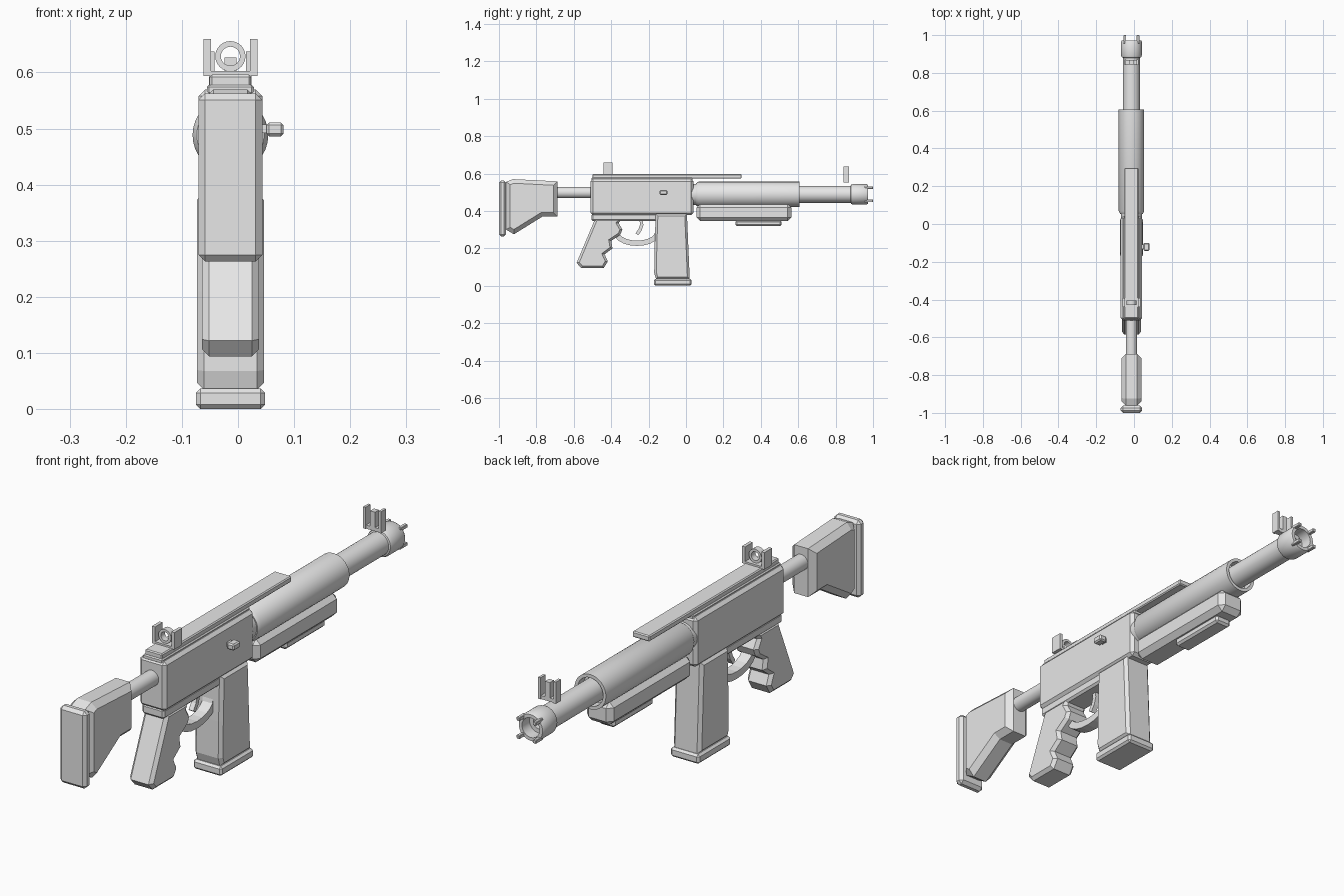
import bpy, bmesh, math
from mathutils import Vector

if "Cube" in bpy.data.objects:
    bpy.data.objects.remove(bpy.data.objects["Cube"])

CX = -0.0135          # centre plane of the body
BORE = 0.4885         # bore height

grey = bpy.data.materials.new("plain_grey")
grey.diffuse_color = (0.8, 0.8, 0.8, 1)
grey.use_nodes = True
grey.node_tree.nodes["Principled BSDF"].inputs["Base Color"].default_value = grey.diffuse_color


def finish(name, bm, smooth=False):
    bmesh.ops.recalc_face_normals(bm, faces=bm.faces)
    me = bpy.data.meshes.new(name)
    bm.to_mesh(me)
    bm.free()
    ob = bpy.data.objects.new(name, me)
    bpy.context.collection.objects.link(ob)
    me.materials.append(grey)
    if smooth:
        bpy.ops.object.select_all(action='DESELECT')
        ob.select_set(True)
        bpy.context.view_layer.objects.active = ob
        bpy.ops.object.shade_smooth_by_angle(angle=math.radians(35))
    return ob


def prism(name, profile, half, bevel=0.0, caps_only=False, cx=CX):
    """Side profile of (y, z) points extruded across x, with chamfered edges."""
    bm = bmesh.new()
    rings = [[bm.verts.new((cx + s * half, y, z)) for y, z in profile] for s in (-1, 1)]
    caps = [bm.faces.new(r) for r in rings]
    n = len(profile)
    for i in range(n):
        j = (i + 1) % n
        bm.faces.new((rings[0][i], rings[0][j], rings[1][j], rings[1][i]))
    bmesh.ops.recalc_face_normals(bm, faces=bm.faces)
    if bevel:
        edges = {e for f in caps for e in f.edges} if caps_only else bm.edges
        bmesh.ops.bevel(bm, geom=list(edges), offset=bevel, segments=1,
                        affect='EDGES', clamp_overlap=True)
    return finish(name, bm)


def box(name, y0, y1, z0, z1, half, bevel=0.0, cx=CX):
    return prism(name, [(y0, z0), (y1, z0), (y1, z1), (y0, z1)], half, bevel, cx=cx)


def lathe(name, profile, z=BORE, sides=32, closed=False):
    """Profile of (radius, y) points turned about a lengthwise axis."""
    bm = bmesh.new()
    vs = [bm.verts.new((CX + r, y, z)) for r, y in profile]
    pairs = list(zip(vs, vs[1:])) + ([(vs[-1], vs[0])] if closed else [])
    edges = [bm.edges.new(p) for p in pairs]
    bmesh.ops.spin(bm, geom=vs + edges, cent=(CX, 0, z), axis=(0, 1, 0),
                   angle=math.tau, steps=sides, use_merge=True)
    bmesh.ops.remove_doubles(bm, verts=bm.verts, dist=0.0003)
    return finish(name, bm, True)


def band(path, t):
    """Outline of a strip of thickness t along a (y, z) path."""
    a, b = [], []
    for i, p in enumerate(path):
        d = Vector(path[min(i + 1, len(path) - 1)]) - Vector(path[max(i - 1, 0)])
        n = Vector((-d.y, d.x)).normalized() * t / 2
        a.append(tuple(Vector(p) + n))
        b.append(tuple(Vector(p) - n))
    return a + b[::-1]


# Stock, butt pad and buffer tube
box("butt_pad", -1.0, -0.962, 0.263, 0.563, 0.057, 0.012)
prism("stock", [(-0.962, 0.555), (-0.925, 0.57), (-0.687, 0.558), (-0.687, 0.37),
                (-0.767, 0.37), (-0.92, 0.275), (-0.962, 0.30)], 0.052, 0.022, True)
lathe("buffer_tube", [(0, -0.70), (0.03, -0.70), (0.03, -0.49), (0, -0.49)], 0.498)

# Receiver, lower frame and top rail
box("receiver", -0.51, 0.04, 0.377, 0.57, 0.057, 0.012)
box("lower_frame", -0.505, -0.15, 0.345, 0.385, 0.048, 0.008)
box("top_rail", -0.50, 0.297, 0.573, 0.596, 0.037, 0.004)
box("rail_base", -0.505, 0.035, 0.56, 0.578, 0.042, 0.004)

# Charging handle on the right side
box("handle_stem", -0.132, -0.108, 0.492, 0.507, 0.02, cx=0.045)
box("handle_knob", -0.142, -0.1, 0.486, 0.511, 0.0155, 0.005, cx=0.066)

# Magazine
prism("magazine", [(-0.162, 0.385), (0.005, 0.385), (0.02, 0.035), (-0.16, 0.035),
                   (-0.17, 0.068), (-0.168, 0.21)], 0.0595, 0.012, True)
box("magazine_base", -0.172, 0.03, 0.0, 0.037, 0.0615, 0.008)

# Grip with finger grooves
prism("grip", [(-0.485, 0.36), (-0.585, 0.122), (-0.56, 0.094), (-0.44, 0.094),
               (-0.418, 0.13), (-0.435, 0.168), (-0.393, 0.20), (-0.4, 0.24),
               (-0.352, 0.272), (-0.34, 0.30), (-0.36, 0.335), (-0.345, 0.36)],
      0.0505, 0.02, True)

# Trigger guard and trigger
guard = []
for i in range(11):
    a = math.pi * (1 + i / 10)
    guard.append((-0.262 + 0.11 * math.cos(a), 0.285 + 0.058 * math.sin(a)))
prism("trigger_guard", band(guard, 0.028), 0.022)
prism("trigger", band([(-0.24, 0.36), (-0.237, 0.325), (-0.245, 0.30), (-0.262, 0.275)], 0.018), 0.01)

# Fore end
lathe("barrel_collar", [(0, 0.03), (0.056, 0.03), (0.056, 0.07), (0, 0.07)])
lathe("handguard", [(0.04, 0.054), (0.06, 0.054), (0.0675, 0.068), (0.0675, 0.607),
                    (0.055, 0.607), (0.055, 0.57), (0.04, 0.57)])
box("lower_handguard", 0.056, 0.564, 0.345, 0.437, 0.057, 0.02)
box("lower_rail", 0.265, 0.51, 0.318, 0.35, 0.034, 0.008)

# Barrel and pronged muzzle
lathe("barrel", [(0, 0.06), (0.045, 0.06), (0.045, 0.90)])
lathe("muzzle", [(0.045, 0.88), (0.051, 0.882), (0.055, 0.892), (0.055, 0.965),
                 (0.051, 0.972), (0.038, 0.972), (0.038, 0.925), (0.022, 0.925),
                 (0.022, 0.88), (0, 0.88)])
for i, (sx, sz) in enumerate([(1, 1), (1, -1), (-1, 1), (-1, -1)]):
    z = BORE + sz * 0.035
    box(f"muzzle_prong_{i + 1}", 0.955, 1.0, z - 0.007, z + 0.007, 0.007, 0.002, CX + sx * 0.035)

# Rear sight: base, two ears and a ring
box("rear_sight_base", -0.44, -0.393, 0.594, 0.603, 0.048)
lathe("rear_sight_ring", [(0.017, -0.43), (0.027, -0.43), (0.027, -0.405), (0.017, -0.405)],
      0.629, 24, True)
for side, s in (("left", -1), ("right", 1)):
    box(f"rear_sight_ear_{side}", -0.44, -0.393, 0.594, 0.66, 0.0065, cx=CX + s * 0.0415)
    box(f"front_sight_ear_{side}", 0.842, 0.872, 0.553, 0.637, 0.005, cx=CX + s * 0.033)

# Front sight: centre post and cross bar
box("front_sight_post", 0.845, 0.869, 0.553, 0.627, 0.0105)
box("front_sight_bar", 0.845, 0.869, 0.553, 0.567, 0.033)
